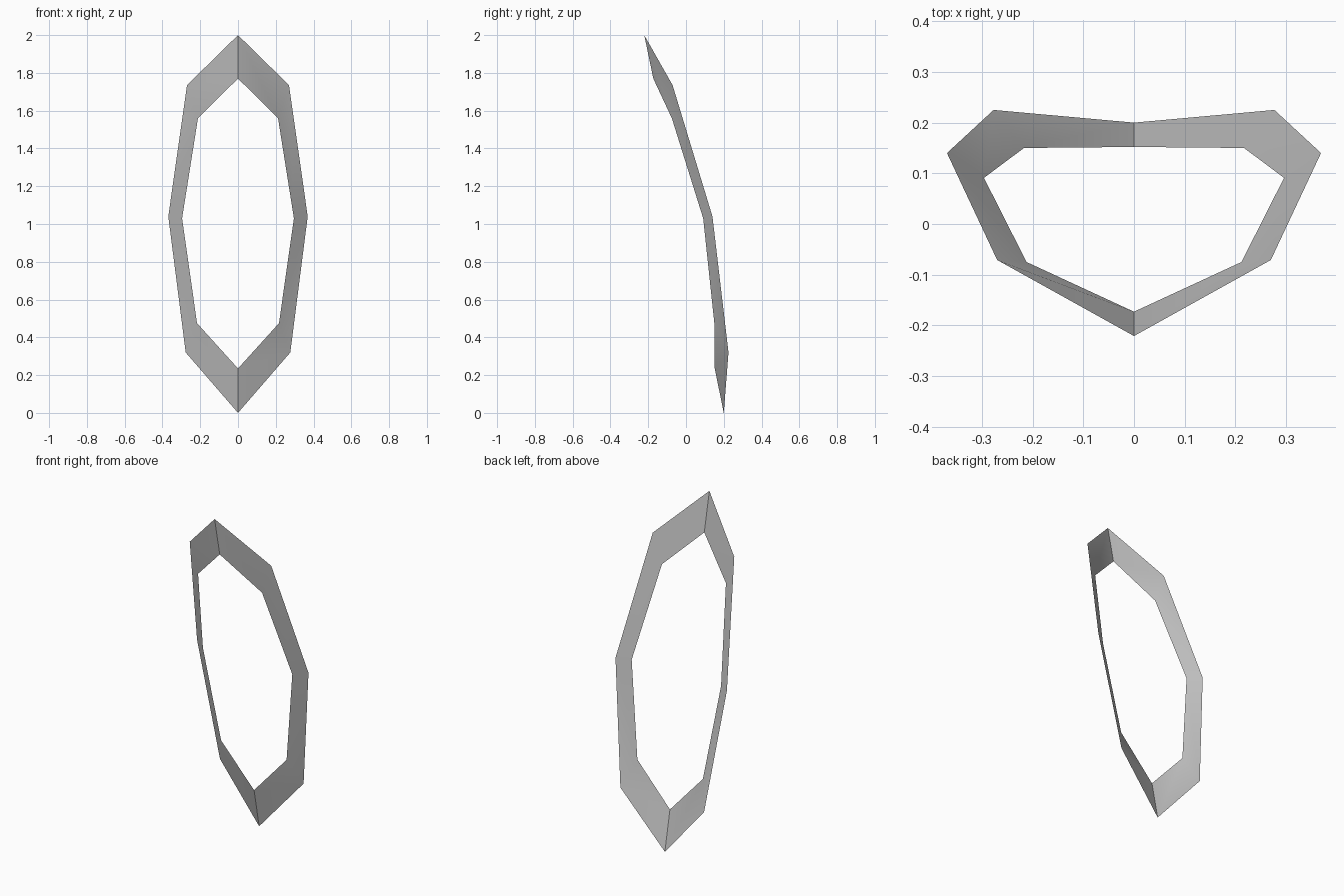
import bpy
import bmesh
import math

if "Cube" in bpy.data.objects:
    bpy.data.objects.remove(bpy.data.objects["Cube"])

# Half outlines from top tip to bottom tip
OUTER = [(0, -0.221, 2.0), (0.27, -0.071, 1.735), (0.369, 0.14, 1.04),
         (0.277, 0.225, 0.32), (0, 0.2, 0.0)]
INNER = [(0, -0.173, 1.77), (0.212, -0.075, 1.56), (0.296, 0.091, 1.03),
         (0.217, 0.15, 0.475), (0, 0.152, 0.235)]


def full_ring(half):
    """Close a half outline by mirroring it across x = 0."""
    return half + [(-x, y, z) for x, y, z in half[-2:0:-1]]


# Bent open frame: one thin sheet between the two outlines
bm = bmesh.new()
outer = [bm.verts.new(p) for p in full_ring(OUTER)]
inner = [bm.verts.new(p) for p in full_ring(INNER)]
count = len(outer)
for i in range(count):
    j = (i + 1) % count
    bm.faces.new((outer[i], inner[i], inner[j], outer[j]))
bm.normal_update()
if sum(f.normal.y for f in bm.faces) > 0:
    bmesh.ops.reverse_faces(bm, faces=bm.faces[:])

mesh = bpy.data.meshes.new("bent_frame")
bm.to_mesh(mesh)
bm.free()
frame = bpy.data.objects.new("bent_frame", mesh)
bpy.context.collection.objects.link(frame)

# Plain grey colour
grey = bpy.data.materials.new("light_grey")
grey.diffuse_color = (0.55, 0.55, 0.55, 1)
grey.use_nodes = True
grey.node_tree.nodes["Principled BSDF"].inputs["Base Color"].default_value = grey.diffuse_color
mesh.materials.append(grey)

# Smooth along the sides, creased at the two tips
bpy.context.view_layer.objects.active = frame
frame.select_set(True)
bpy.ops.object.shade_smooth_by_angle(angle=math.radians(30))
